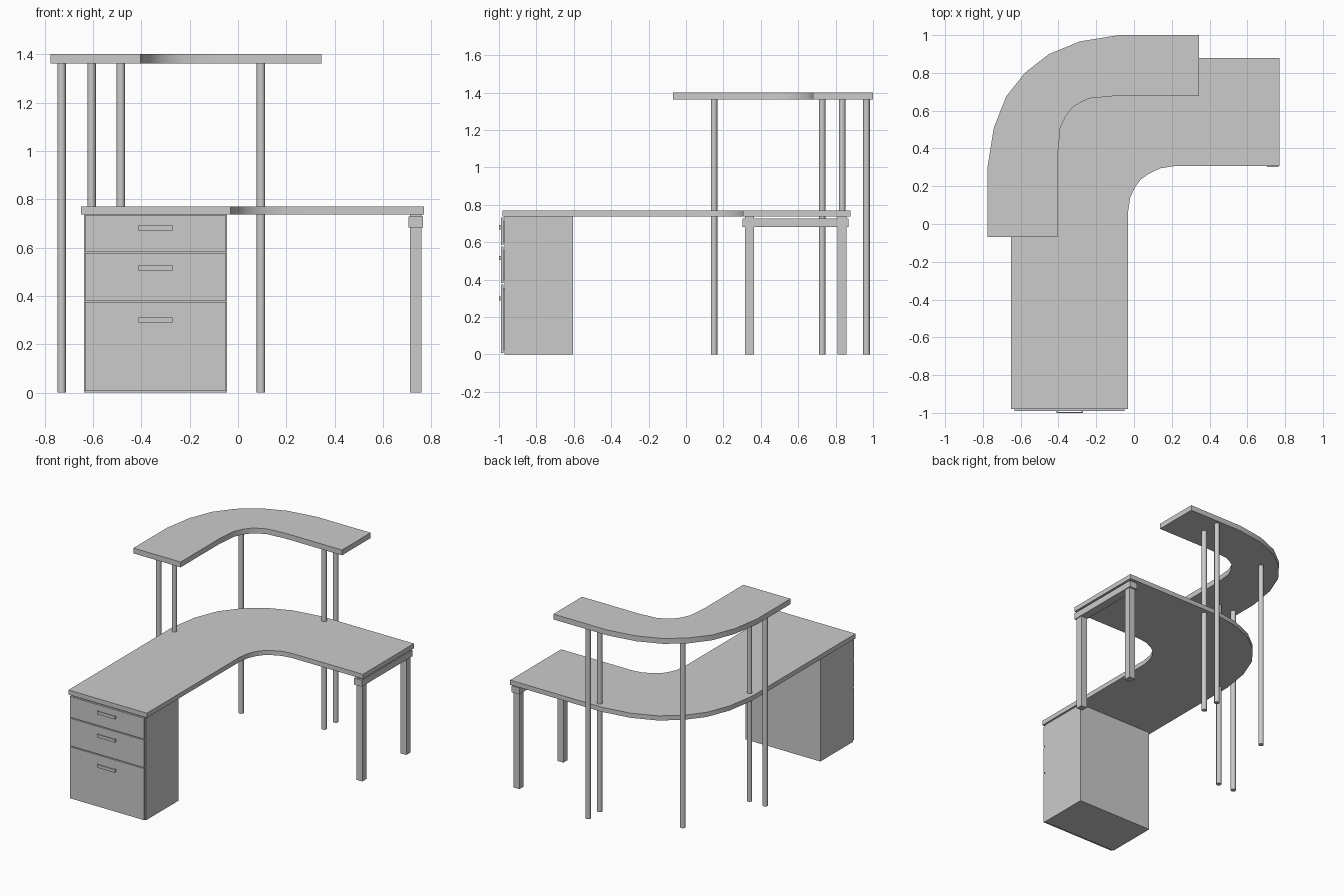
import bpy, bmesh, math

if "Cube" in bpy.data.objects:
    bpy.data.objects.remove(bpy.data.objects["Cube"])


def finish(name, bm, smooth=False):
    bmesh.ops.recalc_face_normals(bm, faces=bm.faces)
    me = bpy.data.meshes.new(name)
    bm.to_mesh(me)
    bm.free()
    ob = bpy.data.objects.new(name, me)
    bpy.context.collection.objects.link(ob)
    if smooth:
        bpy.ops.object.select_all(action='DESELECT')
        ob.select_set(True)
        bpy.context.view_layer.objects.active = ob
        bpy.ops.object.shade_smooth_by_angle(angle=math.radians(35))
    return ob


def add_box(bm, x, y, z):
    vs = bmesh.ops.create_cube(bm, size=1)["verts"]
    for v in vs:
        v.co = [r[0] if c < 0 else r[1] for c, r in zip(v.co, (x, y, z))]


def box(name, *ranges):
    bm = bmesh.new()
    add_box(bm, *ranges)
    return finish(name, bm)


def slab(name, outline, z0, z1):
    bm = bmesh.new()
    face = bm.faces.new([bm.verts.new((x, y, z0)) for x, y in outline])
    ext = bmesh.ops.extrude_face_region(bm, geom=[face], use_keep_orig=True)["geom"]
    for v in ext:
        if isinstance(v, bmesh.types.BMVert):
            v.co.z = z1
    return finish(name, bm, True)


# Outer curve shared by both tops, from the back edge to the left edge
curve = [(-0.08, 1.0), (-0.285, 0.967), (-0.45, 0.90), (-0.578, 0.80),
         (-0.677, 0.675), (-0.742, 0.51), (-0.775, 0.305)]

# Raised shelf
slab("raised_shelf", [(0.345, 1.0)] + curve + [
    (-0.775, -0.07), (-0.403, -0.07), (-0.403, 0.37), (-0.39, 0.51),
    (-0.362, 0.57), (-0.325, 0.617), (-0.28, 0.645), (-0.235, 0.665),
    (-0.10, 0.678), (0.345, 0.678)], 1.362, 1.40)

# Desk top
slab("desk_top", [(0.77, 0.88)] + [(x + 0.125, y - 0.12) for x, y in curve] + [
    (-0.65, -0.98), (-0.032, -0.98), (-0.032, 0.06), (-0.02, 0.14),
    (0.005, 0.195), (0.035, 0.235), (0.08, 0.267), (0.14, 0.295),
    (0.21, 0.306), (0.77, 0.306)], 0.737, 0.77)

# Shelf poles running to the floor
for i, (x, y) in enumerate([(-0.73, 0.15), (-0.606, 0.15), (-0.485, 0.728),
                            (0.095, 0.835), (0.095, 0.965)]):
    bm = bmesh.new()
    bmesh.ops.create_cone(bm, cap_ends=True, segments=16, radius1=0.0175,
                          radius2=0.0175, depth=1.363)
    bmesh.ops.translate(bm, verts=bm.verts, vec=(x, y, 0.6815))
    finish(f"shelf_pole_{i + 1}", bm, True)

# Square legs and their rail
for name, y in (("front_leg", 0.315), ("back_leg", 0.81)):
    box(name, (0.712, 0.759), (y, y + 0.048), (0, 0.738))
box("leg_rail", (0.705, 0.765), (0.301, 0.87), (0.682, 0.728))

# Drawer cabinet
box("cabinet", (-0.637, -0.045), (-0.97, -0.603), (0, 0.738))

# Drawer fronts with bar handles on short posts
for i, (z0, z1, hz) in enumerate([(0.007, 0.374, 0.30), (0.381, 0.577, 0.515),
                                  (0.584, 0.732, 0.68)]):
    box(f"drawer_front_{i + 1}", (-0.633, -0.049), (-0.989, -0.975), (z0, z1))
    box(f"drawer_runner_{i + 1}", (-0.60, -0.08), (-0.976, -0.969), (z0 + 0.02, z1 - 0.02))
    bm = bmesh.new()
    add_box(bm, (-0.411, -0.271), (-1.0, -0.995), (hz - 0.011, hz + 0.011))
    for x in (-0.411, -0.278):
        add_box(bm, (x, x + 0.007), (-0.996, -0.988), (hz - 0.011, hz + 0.011))
    finish(f"drawer_handle_{i + 1}", bm)
